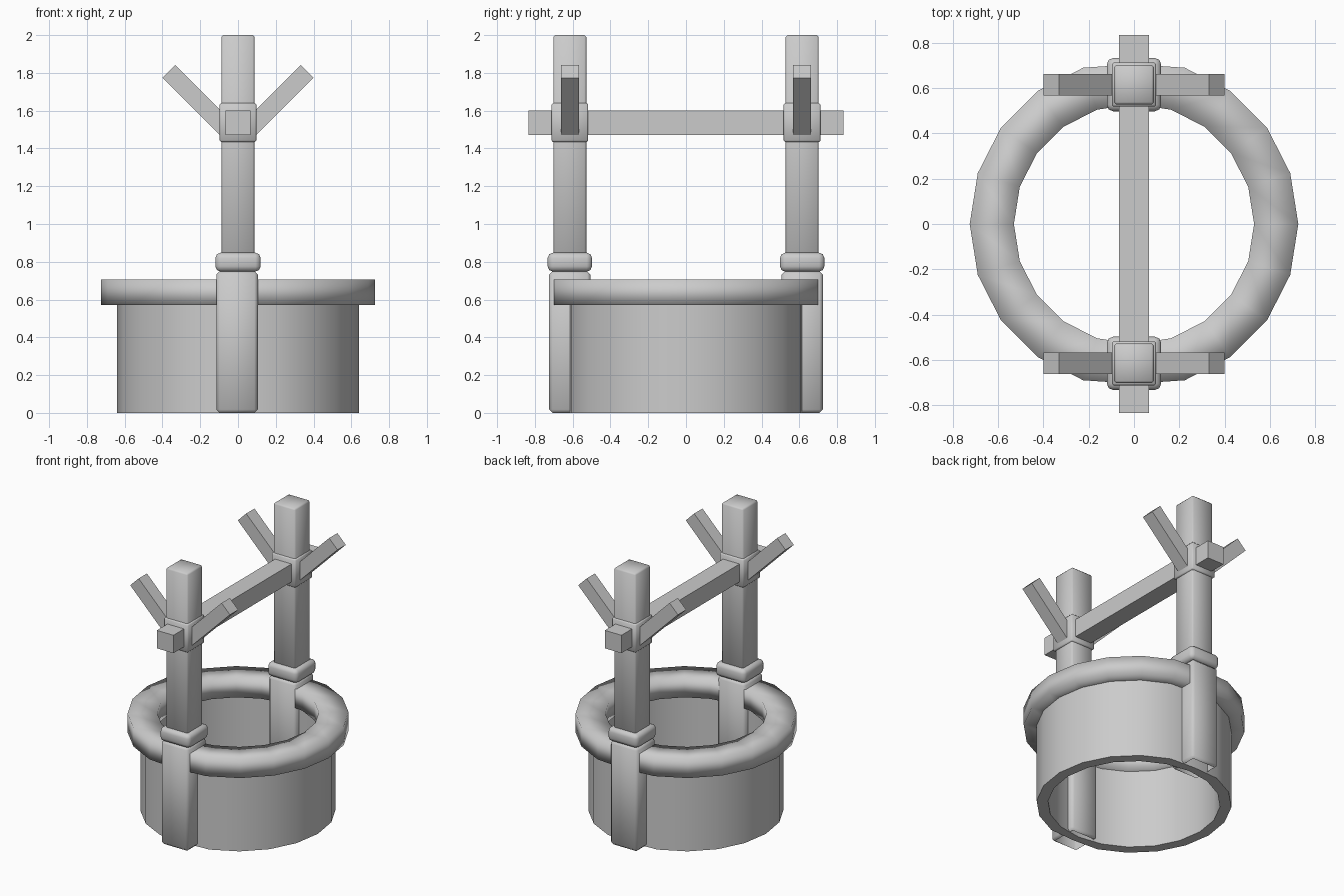
import bpy, bmesh, math
from mathutils import Matrix, Vector

cube = bpy.data.objects.get("Cube")
if cube:
    bpy.data.objects.remove(cube, do_unlink=True)

# Single stone-grey colour
grey = bpy.data.materials.new("plain_grey")
grey.use_nodes = True
COLOUR = (0.6, 0.6, 0.6, 1)
grey.diffuse_color = COLOUR
grey.node_tree.nodes["Principled BSDF"].inputs["Base Color"].default_value = COLOUR


def finish(name, bm, smooth=None):
    mesh = bpy.data.meshes.new(name)
    bmesh.ops.recalc_face_normals(bm, faces=bm.faces)
    bm.to_mesh(mesh)
    bm.free()
    mesh.materials.append(grey)
    ob = bpy.data.objects.new(name, mesh)
    bpy.context.collection.objects.link(ob)
    if smooth is not None:
        bpy.ops.object.select_all(action="DESELECT")
        ob.select_set(True)
        bpy.context.view_layer.objects.active = ob
        bpy.ops.object.shade_smooth_by_angle(angle=math.radians(smooth))
    return ob


def box(name, centre, size, bevel=0, segments=1, angle=0, open_bottom=False):
    bm = bmesh.new()
    bmesh.ops.create_cube(bm, size=1, matrix=Matrix.Diagonal((*size, 1)))
    if bevel:
        bmesh.ops.bevel(bm, geom=bm.edges[:], offset=bevel, segments=segments,
                        profile=0.5, affect="EDGES")
    if open_bottom:
        base = [f for f in bm.faces if f.calc_center_median().z < -size[2] / 2 + 1e-4]
        bmesh.ops.delete(bm, geom=base, context="FACES")
    turn = Matrix.Translation(Vector(centre)) @ Matrix.Rotation(angle, 4, "Y")
    bmesh.ops.transform(bm, matrix=turn, verts=bm.verts)
    return finish(name, bm, 50 if bevel else None)


def ring(name, inner, outer, bottom, top, limit, smooth, sides=20):
    """Rectangular section swept round z, flattened where the posts stand."""
    bm = bmesh.new()
    loops = []
    for i in range(sides):
        a = 2 * math.pi * i / sides
        section = [(inner, bottom), (outer, bottom), (outer, top), (inner, top)]
        loops.append([bm.verts.new((r * math.cos(a),
                                    max(-limit, min(limit, r * math.sin(a))), z))
                      for r, z in section])
    for i in range(sides):
        p, q = loops[i], loops[(i + 1) % sides]
        for j in range(4):
            k = (j + 1) % 4
            bm.faces.new((p[j], q[j], q[k], p[k]))
    return finish(name, bm, smooth)


# Round well wall and overhanging rim
ring("well_wall", 0.565, 0.64, 0, 0.6, 0.62, 40)
ring("well_rim", 0.53, 0.725, 0.57, 0.705, 0.705, 180)

# Two posts, each with base, collar, bracket and a pair of braces
for side, y in (("front", -0.615), ("back", 0.615)):
    box(side + "_post_base", (-0.005, y, 0.375), (0.22, 0.22, 0.75), 0.018, open_bottom=True)
    box(side + "_post_collar", (0, y, 0.798), (0.24, 0.235, 0.1), 0.028, 2)
    box(side + "_post", (0, y, 1.4), (0.175, 0.175, 1.2), 0.01)
    box(side + "_bracket", (0, y, 1.537), (0.195, 0.195, 0.205), 0.008)
    for hand, s in (("left", 1), ("right", -1)):
        box(f"{side}_{hand}_brace", (s * 0.21, y, 1.652), (0.095, 0.095, 0.44),
            angle=s * math.pi / 4)

# Cross beam running through both posts
box("cross_beam", (0, 0, 1.537), (0.133, 1.667, 0.13))
